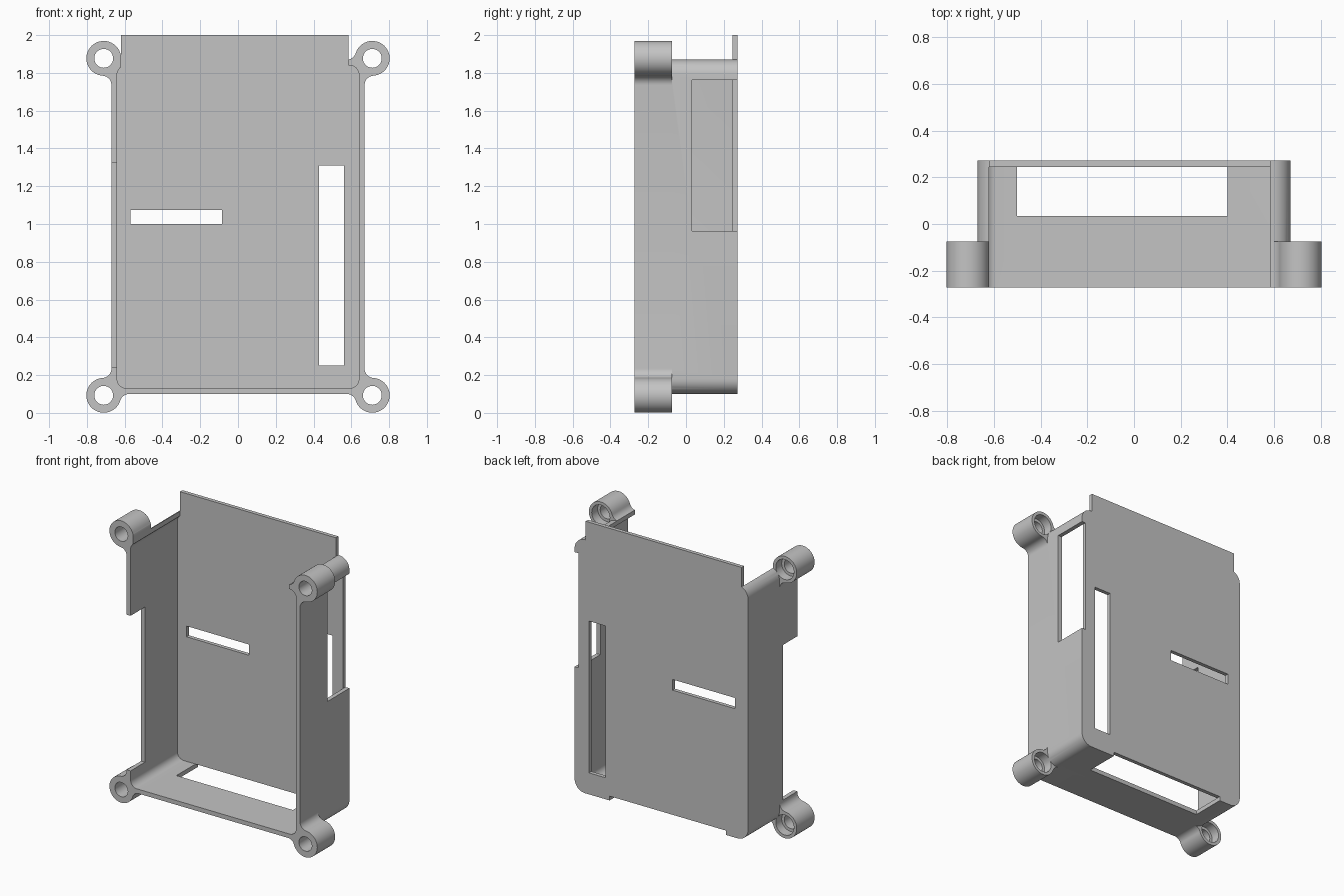
import bpy, bmesh
from math import cos, sin, pi, atan2, sqrt

cube = bpy.data.objects.get("Cube")
if cube:
    bpy.data.objects.remove(cube, do_unlink=True)

grey = bpy.data.materials.new("light_grey")
grey.use_nodes = True
colour = (0.55, 0.55, 0.55, 1)
grey.diffuse_color = colour
grey.node_tree.nodes["Principled BSDF"].inputs["Base Color"].default_value = colour

FRONT, BACK, FLOOR = -0.272, 0.272, 0.245
MID_Z = 0.985
HALF_W, HALF_H, WALL = 0.67, 0.885, 0.03
LUG_X, LUG_Z, LUG_R = 0.711, 0.093, 0.092
LUG_BACK = -0.075


def arc(cx, cz, r, a0, a1, n=10):
    return [(cx + r * cos(a0 + (a1 - a0) * i / n),
             cz + r * sin(a0 + (a1 - a0) * i / n)) for i in range(n + 1)]


def rounded_rect(hw, hh, r):
    pts = []
    for k, (sx, sz) in enumerate([(1, 1), (-1, 1), (-1, -1), (1, -1)]):
        pts += arc(sx * (hw - r), MID_Z + sz * (hh - r), r, k * pi / 2, (k + 1) * pi / 2)
    return pts


def extrude(name, pts, y0, y1):
    """Solid from an (x, z) outline, extruded along y."""
    bm = bmesh.new()
    face = bm.faces.new([bm.verts.new((x, y0, z)) for x, z in pts])
    ext = bmesh.ops.extrude_face_region(bm, geom=[face])
    moved = [v for v in ext["geom"] if isinstance(v, bmesh.types.BMVert)]
    bmesh.ops.translate(bm, verts=moved, vec=(0, y1 - y0, 0))
    bmesh.ops.recalc_face_normals(bm, faces=bm.faces)
    mesh = bpy.data.meshes.new(name)
    bm.to_mesh(mesh)
    bm.free()
    mesh.materials.append(grey)
    obj = bpy.data.objects.new(name, mesh)
    bpy.context.collection.objects.link(obj)
    return obj


def block(name, x0, x1, y0, y1, z0, z1):
    return extrude(name, [(x0, z0), (x1, z0), (x1, z1), (x0, z1)], y0, y1)


def combine(target, tool, operation):
    mod = target.modifiers.new(operation, 'BOOLEAN')
    mod.operation, mod.solver, mod.object = operation, 'EXACT', tool
    bpy.context.view_layer.objects.active = target
    bpy.ops.object.modifier_apply(modifier=mod.name)
    bpy.data.objects.remove(tool, do_unlink=True)


def lug_outline(fillet=0.05):
    """Round screw lug blended into the side and end walls."""
    reach = LUG_R + fillet
    end_z = MID_Z - HALF_H
    ax = HALF_W + fillet
    az = LUG_Z + sqrt(reach ** 2 - (ax - LUG_X) ** 2)
    bz = end_z - fillet
    bx = LUG_X - sqrt(reach ** 2 - (bz - LUG_Z) ** 2)
    a_dir = atan2(az - LUG_Z, ax - LUG_X)
    b_dir = atan2(bz - LUG_Z, bx - LUG_X)
    pts = [(bx, az)]
    pts += arc(ax, az, fillet, pi, a_dir + pi)
    pts += arc(LUG_X, LUG_Z, LUG_R, a_dir, b_dir, 32)[1:]
    pts += arc(bx, bz, fillet, b_dir + pi, pi / 2)[1:]
    return pts


# Solid body with four corner lugs and the tall back tab
body = extrude("enclosure", rounded_rect(HALF_W, HALF_H, 0.08), FRONT, BACK)
corners = [(sx, sz) for sx in (1, -1) for sz in (1, -1)]


def placed(pts, sx, sz):
    return [(sx * x, z if sz > 0 else 2 * MID_Z - z) for x, z in pts]


for sx, sz in corners:
    combine(body, extrude("lug", placed(lug_outline(), sx, sz), FRONT, LUG_BACK), 'UNION')
combine(body, block("back_tab", -0.62, 0.585, 0.2, BACK, 1.7, 2.0), 'UNION')

# Hollow interior and open top end
combine(body, extrude("cavity", rounded_rect(HALF_W - WALL, HALF_H - WALL, 0.05),
                      -0.4, FLOOR), 'DIFFERENCE')
combine(body, block("open_top", -0.62, 0.585, -0.4, FLOOR, 1.6, 2.2), 'DIFFERENCE')

# Slots and wall openings
openings = {
    "long_slot": (0.43, 0.56, 0.1, 0.4, 0.25, 1.31),
    "short_slot": (-0.57, -0.085, 0.1, 0.4, 1.0, 1.075),
    "bottom_opening": (-0.5, 0.4, 0.035, 0.4, 0.0, 0.13),
    "left_wall_opening": (0.64, 0.75, 0.032, 0.4, 0.962, 1.762),
    "right_wall_notch": (-0.75, -0.63, -0.4, -0.113, 0.242, 1.325),
}
for name, bounds in openings.items():
    combine(body, block(name, *bounds), 'DIFFERENCE')

# Screw holes with wider recesses from behind
for sx, sz in corners:
    for name, radius, y0, y1 in (("hole", 0.05, -0.4, -0.1),
                                 ("recess", 0.07, -0.14, LUG_BACK + 0.01)):
        ring = arc(LUG_X, LUG_Z, radius, 0, 2 * pi, 32)[:-1]
        combine(body, extrude(name, placed(ring, sx, sz), y0, y1), 'DIFFERENCE')

bpy.ops.object.select_all(action='DESELECT')
body.select_set(True)
bpy.context.view_layer.objects.active = body
bpy.ops.object.shade_smooth_by_angle(angle=pi / 6)
